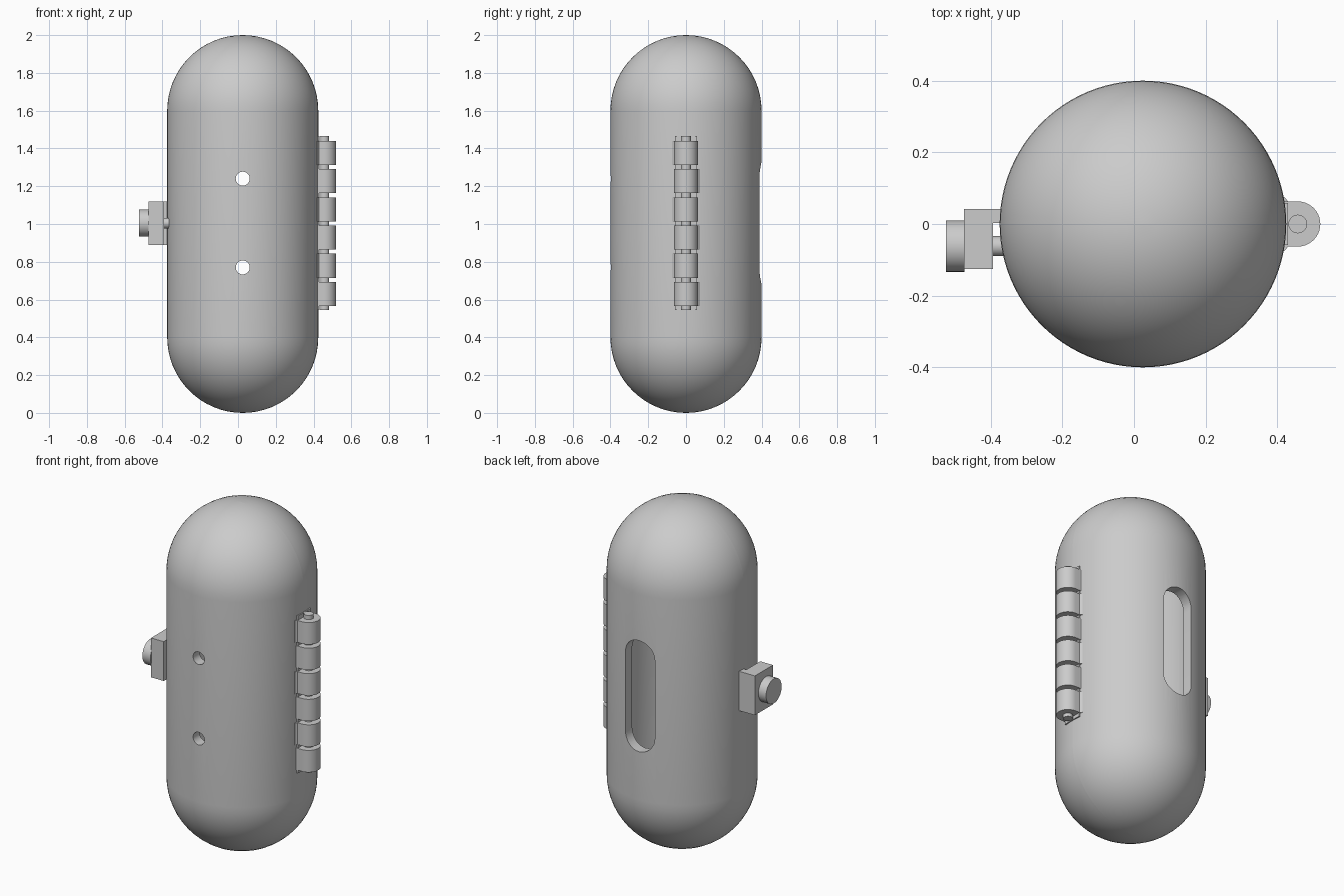
import bpy
import bmesh
import math
from mathutils import Matrix, Vector

cube = bpy.data.objects.get("Cube")
if cube:
    bpy.data.objects.remove(cube, do_unlink=True)

grey = bpy.data.materials.new("plain grey")
grey.use_nodes = True
COLOUR = (0.6, 0.6, 0.6, 1)
grey.diffuse_color = COLOUR
grey.node_tree.nodes["Principled BSDF"].inputs["Base Color"].default_value = COLOUR

CX = 0.025      # body axis
RADIUS = 0.4
WALL = 0.06
MID = 1.0       # body mid height
PIN_X = 0.457   # hinge axis


def make(name, bm):
    bmesh.ops.recalc_face_normals(bm, faces=bm.faces)
    mesh = bpy.data.meshes.new(name)
    bm.to_mesh(mesh)
    bm.free()
    mesh.materials.append(grey)
    obj = bpy.data.objects.new(name, mesh)
    bpy.context.collection.objects.link(obj)
    return obj


def smooth(obj):
    bpy.ops.object.select_all(action='DESELECT')
    obj.select_set(True)
    bpy.context.view_layer.objects.active = obj
    bpy.ops.object.shade_smooth_by_angle(angle=math.radians(35))
    return obj


def box(name, x, y, z):
    bm = bmesh.new()
    bmesh.ops.create_cube(bm, size=1)
    for v in bm.verts:
        v.co = [(a + b) / 2 + c * (b - a) for c, (a, b) in zip(v.co, (x, y, z))]
    return make(name, bm)


def cylinder(name, centre, radius, length, axis='Z', sides=32):
    bm = bmesh.new()
    turn = {'X': Matrix.Rotation(math.pi / 2, 4, 'Y'),
            'Y': Matrix.Rotation(math.pi / 2, 4, 'X'),
            'Z': Matrix.Identity(4)}[axis]
    bmesh.ops.create_cone(bm, cap_ends=True, segments=sides, radius1=radius,
                          radius2=radius, depth=length,
                          matrix=Matrix.Translation(centre) @ turn)
    return make(name, bm)


def prism(name, outline, axis, start, end):
    """Extrude a flat outline along Y (outline is x,z) or Z (outline is x,y)."""
    bm = bmesh.new()
    place = (lambda p: (p[0], start, p[1])) if axis == 'Y' else (lambda p: (p[0], p[1], start))
    face = bm.faces.new([bm.verts.new(place(p)) for p in outline])
    top = bmesh.ops.extrude_face_region(bm, geom=[face])["geom"]
    shift = Vector((0, end - start, 0) if axis == 'Y' else (0, 0, end - start))
    bmesh.ops.translate(bm, vec=shift, verts=[g for g in top if isinstance(g, bmesh.types.BMVert)])
    return make(name, bm)


def arc(cx, cy, r, a0, a1, n):
    angles = [math.radians(a0 + (a1 - a0) * i / n) for i in range(n + 1)]
    return [(cx + r * math.cos(a), cy + r * math.sin(a)) for a in angles]


def capsule(name, r, half=0.6, steps=16, sides=96):
    """Lathe a round-ended tube profile around the body axis."""
    profile = arc(0, MID + half, r, 90, 0, steps) + arc(0, MID - half, r, 0, -90, steps)
    bm = bmesh.new()
    verts = [bm.verts.new((CX + x, 0, z)) for x, z in profile]
    edges = [bm.edges.new(pair) for pair in zip(verts, verts[1:])]
    bmesh.ops.spin(bm, geom=verts + edges, cent=(CX, 0, 0), axis=(0, 0, 1),
                   angle=math.tau, steps=sides)
    bmesh.ops.remove_doubles(bm, verts=bm.verts, dist=1e-4)
    return make(name, bm)


def cut(obj, cutters):
    bpy.context.view_layer.objects.active = obj
    for c in cutters:
        c.hide_render = True
        mod = obj.modifiers.new("cut", 'BOOLEAN')
        mod.operation = 'DIFFERENCE'
        mod.solver = 'EXACT'
        mod.object = c
        bpy.ops.object.modifier_apply(modifier=mod.name)
    for c in cutters:
        bpy.data.objects.remove(c, do_unlink=True)


# Hollow body in two hinged halves
front = capsule("front_shell", RADIUS)
cut(front, [capsule("hollow", RADIUS - WALL),
            box("half", (-1, 1), (0, 1), (-1, 3))]
    + [cylinder("hole", (CX, -0.4, z), 0.037, 0.4, 'Y') for z in (0.77, 1.24)])
smooth(front)

back = capsule("back_shell", RADIUS)
slot = arc(CX, 1.235, 0.095, 0, 180, 16) + arc(CX, 0.775, 0.095, 180, 360, 16)
cut(back, [capsule("hollow", RADIUS - WALL),
           box("half", (-1, 1), (-1, 0), (-1, 3)),
           prism("slot", slot, 'Y', 0.2, 0.6)])
smooth(back)

# Hinge: knuckles alternate between the two halves, each flaring onto its own half
for i in range(6):
    side = 1 if i % 2 else -1
    z = 0.565 + i * 0.1495
    outline = arc(PIN_X, 0, 0.063, -90, 90, 20) + [
        (0.43, 0.063), (0.42, 0.075 if side < 0 else 0.063), (0.4, 0.075), (0.4, -0.075),
        (0.42, -0.075 if side > 0 else -0.063), (0.43, -0.063)]
    smooth(prism(f"hinge_knuckle_{i + 1}", outline, 'Z', z, z + 0.128))

smooth(cylinder("hinge_pin", (PIN_X, 0, 1.005), 0.026, 0.92))
box("hinge_backing", (0.39, 0.43), (-0.058, 0.058), (0.545, 1.465))

# Latch: block fixed to the back half, with a turning knob and its shaft
box("latch_block", (-0.475, -0.393), (-0.125, 0.042), (0.89, 1.12))
box("latch_mount", (-0.4, -0.36), (0.003, 0.042), (0.89, 1.12))
smooth(cylinder("latch_knob", (-0.499, -0.062, 1.005), 0.072, 0.052, 'X'))
smooth(cylinder("latch_shaft", (-0.38, -0.062, 1.005), 0.028, 0.06, 'X'))
